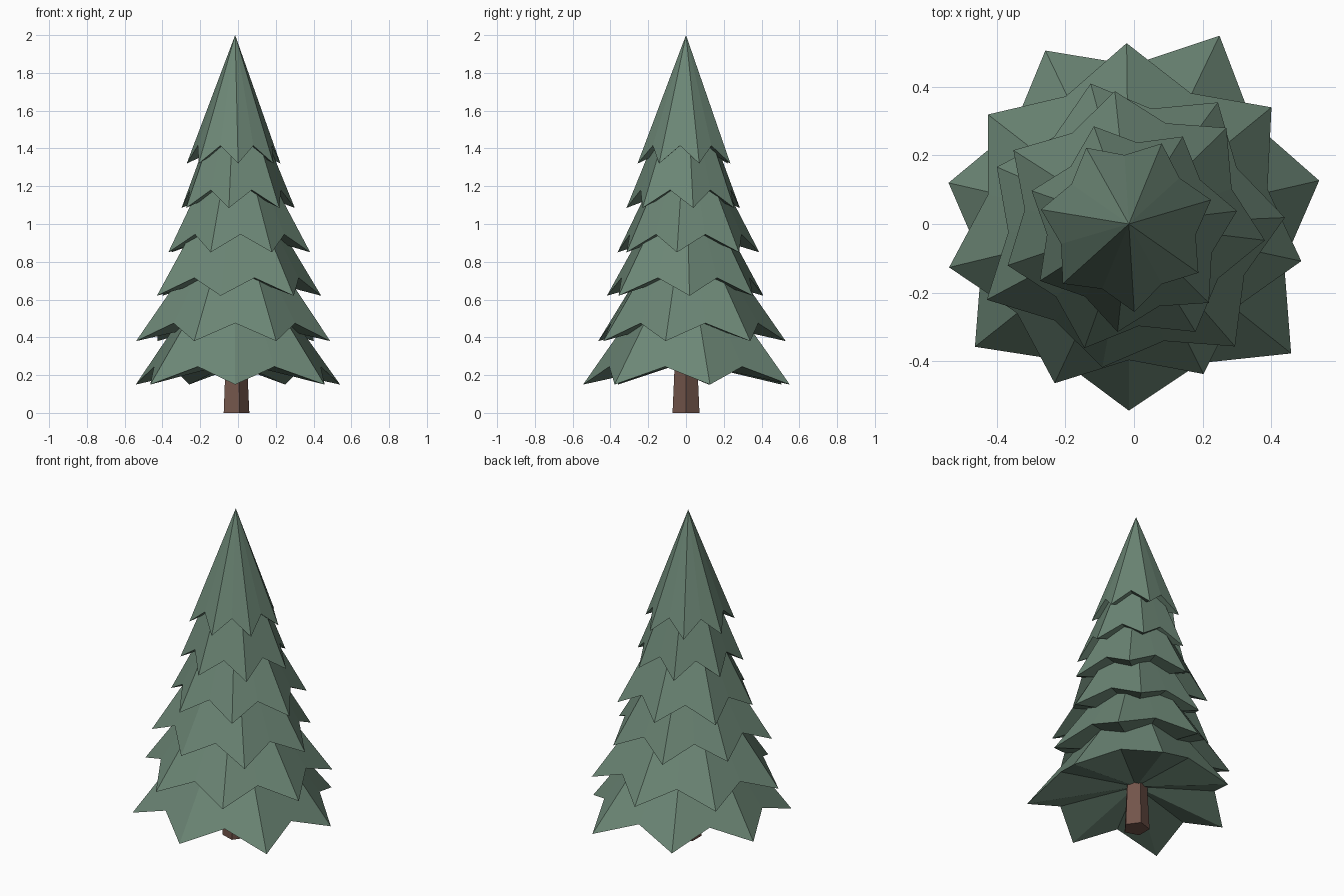
import bpy, bmesh
from math import cos, sin, radians
from mathutils import Vector

if "Cube" in bpy.data.objects:
    bpy.data.objects.remove(bpy.data.objects["Cube"])

CX = -0.015  # trunk axis


def material(name, color):
    m = bpy.data.materials.new(name)
    m.diffuse_color = (*color, 1)
    m.use_nodes = True
    m.node_tree.nodes["Principled BSDF"].inputs["Base Color"].default_value = m.diffuse_color
    return m


green = material("needles", (0.15, 0.24, 0.18))
brown = material("bark", (0.17, 0.09, 0.07))


def finish(name, bm, mat):
    bmesh.ops.recalc_face_normals(bm, faces=bm.faces)
    me = bpy.data.meshes.new(name)
    bm.to_mesh(me)
    bm.free()
    me.materials.append(mat)
    ob = bpy.data.objects.new(name, me)
    bpy.context.collection.objects.link(ob)
    return ob


def branch_tier(name, z, apex_z, start, radii):
    """Seven-pointed star cone: drooping tips, raised valleys, hollow underside."""
    bm = bmesh.new()
    n = len(radii)
    tips = [Vector((CX + r * cos(radians(start + 360 * i / n)),
                    r * sin(radians(start + 360 * i / n)), z))
            for i, r in enumerate(radii)]
    rim = []
    for i, tip in enumerate(tips):
        mid = (tip + tips[(i + 1) % n]) / 2
        valley = (CX + (mid.x - CX) * 0.88, mid.y * 0.88, z + 0.095)
        rim += [bm.verts.new(tip), bm.verts.new(valley)]
    top = bm.verts.new((CX, 0, apex_z))
    under = bm.verts.new((CX, 0, z + 0.12))
    for a, b in zip(rim, rim[1:] + rim[:1]):
        bm.faces.new((a, b, top))
        bm.faces.new((b, a, under))
    return finish(name, bm, green)


# Foliage tiers, bottom to top: tip height, apex height, first angle, tip radii
TIERS = [
    (0.15, 0.93, 270.0, (.545, .606, .57, .61, .562, .54, .575)),
    (0.38, 1.14, 245.0, (.513, .489, .515, .538, .528, .521, .54)),
    (0.62, 1.38, 259.5, (.426, .473, .456, .44, .425, .42, .47)),
    (0.85, 1.60, 250.3, (.385, .37, .40, .40, .39, .40, .374)),
    (1.085, 1.86, 264.0, (.317, .328, .318, .30, .303, .30, .308)),
    (1.32, 2.00, 273.5, (.257, .248, .25, .254, .255, .26, .26)),
]
for i, (z, apex, start, radii) in enumerate(TIERS):
    branch_tier(f"branch_tier_{i + 1}", z, apex, start, radii)

# Trunk: tapered five-sided column
bm = bmesh.new()
rings = [[bm.verts.new((CX + r * cos(radians(72 * k)), r * sin(radians(72 * k)), z))
          for k in range(5)] for r, z in ((0.075, 0), (0.061, 0.3))]
for k in range(5):
    j = (k + 1) % 5
    bm.faces.new((rings[0][k], rings[0][j], rings[1][j], rings[1][k]))
for ring in rings:
    bm.faces.new(ring)
finish("trunk", bm, brown)
